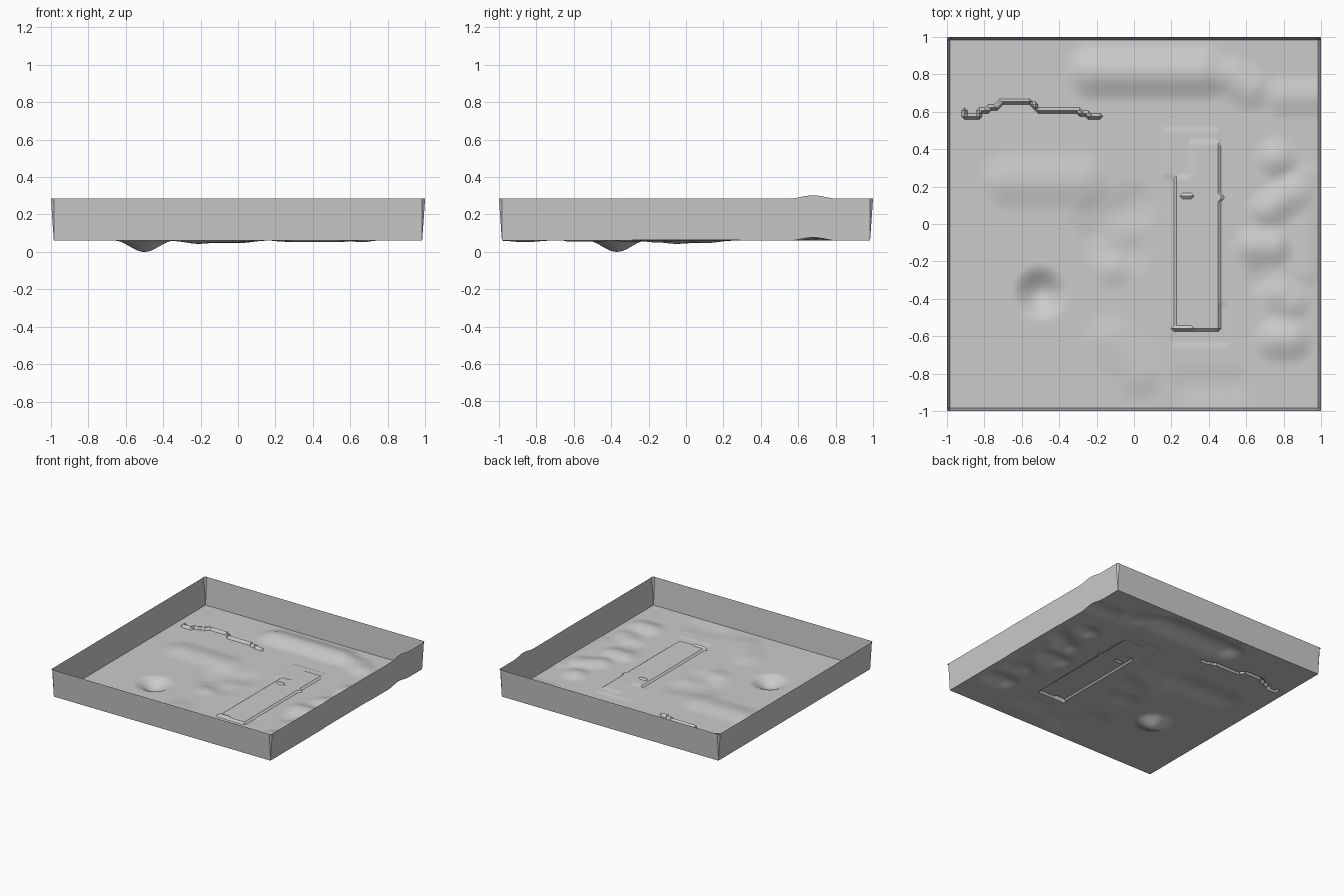
import bpy, bmesh, math

N = 128                      # vertices per side
STEP = 2 / (N - 1)
FLOOR, WALL = 0.06, 0.225


def capsule(x, y, p):
    """Smooth mound or hollow along a segment: x1, y1, x2, y2, radius, height."""
    x1, y1, x2, y2, r, h = p
    dx, dy = x2 - x1, y2 - y1
    t = max(0, min(1, ((x - x1) * dx + (y - y1) * dy) / (dx * dx + dy * dy + 1e-9)))
    d = math.hypot(x - x1 - t * dx, y - y1 - t * dy) / r
    return h * 0.5 * (1 + math.cos(math.pi * d)) if d < 1 else 0


# rolling ground: mounds are positive, hollows negative
mounds = [
    (-0.50, -0.37, -0.50, -0.37, 0.16, -0.060),   # crater
    (-0.22, 0.81, 0.36, 0.81, 0.17, 0.040),       # north ridge
    (0.52, 0.78, 0.62, 0.72, 0.14, 0.022),
    (0.80, 0.68, 1.00, 0.68, 0.13, 0.017),
    (-0.68, 0.23, -0.28, 0.23, 0.17, 0.020),      # west mound
    (-0.22, 0.00, 0.00, 0.10, 0.16, -0.013),      # middle hollows
    (-0.20, -0.10, -0.02, -0.15, 0.14, -0.010),
    (-0.12, -0.24, -0.12, -0.24, 0.13, 0.012),
    (-0.12, -0.62, 0.02, -0.80, 0.17, 0.015),
    (0.30, -0.86, 0.52, -0.86, 0.14, -0.008),
    (0.76, 0.35, 0.76, 0.35, 0.13, 0.025),        # east hills
    (0.72, 0.08, 0.84, 0.16, 0.13, 0.025),
    (0.64, -0.12, 0.74, -0.12, 0.13, 0.025),
    (0.66, -0.30, 0.66, -0.30, 0.10, -0.008),
    (0.78, -0.38, 0.84, -0.42, 0.13, 0.018),
    (0.76, -0.62, 0.84, -0.62, 0.14, 0.028),
    (0.93, 0.25, 0.93, -0.25, 0.10, 0.008),
]

# raised kerb line in the north west
kerb = [(-0.905, 0.60), (-0.90, 0.575), (-0.84, 0.575), (-0.81, 0.61), (-0.74, 0.62),
        (-0.70, 0.655), (-0.56, 0.655), (-0.51, 0.605), (-0.31, 0.605),
        (-0.26, 0.585), (-0.18, 0.575)]
# low terraces: x range, y range, height
terraces = [
    (0.22, 0.455, -0.57, 0.25, 0.012),
    (0.30, 0.455, 0.25, 0.435, 0.012),
    (0.455, 0.475, 0.12, 0.16, 0.012),
    (0.16, 0.46, 0.435, 0.50, 0.005),
    (0.16, 0.30, 0.25, 0.435, 0.005),
    (0.20, 0.51, -0.65, -0.57, -0.004),
    (0.455, 0.51, -0.57, -0.42, -0.004),
    (0.25, 0.31, 0.14, 0.155, 0.012),
    (0.21, 0.31, -0.57, -0.555, 0.012),
]


def terrace(x, y):
    h = 0
    for x1, x2, y1, y2, dz in terraces:
        if x1 <= x < x2 and y1 <= y < y2:
            h += dz
    return h


def height(i, j):
    x, y = -1 + i * STEP, -1 + j * STEP
    z = FLOOR + sum(capsule(x, y, m) for m in mounds) + terrace(x, y)
    if (i, j) in kerb_cells:
        z += 0.022
    if i in (0, N - 1) or j in (0, N - 1):
        z += WALL                # the outermost row forms the walls
    return x, y, max(z, 0)


# grid points touched by the kerb
kerb_cells = set()
for (x1, y1), (x2, y2) in zip(kerb, kerb[1:]):
    for k in range(41):
        t = k / 40
        kerb_cells.add((round((x1 + (x2 - x1) * t + 1) / STEP),
                        round((y1 + (y2 - y1) * t + 1) / STEP)))

# ground sheet with its turned-up border
bm = bmesh.new()
v = [[bm.verts.new(height(i, j)) for j in range(N)] for i in range(N)]
for i in range(N - 1):
    for j in range(N - 1):
        bm.faces.new((v[i][j], v[i + 1][j], v[i + 1][j + 1], v[i][j + 1]))
bmesh.ops.triangulate(bm, faces=bm.faces[:])
mesh = bpy.data.meshes.new("terrain_tray")
bm.to_mesh(mesh)
bm.free()
tray = bpy.data.objects.new("terrain_tray", mesh)
bpy.context.collection.objects.link(tray)
bpy.context.view_layer.objects.active = tray
tray.select_set(True)
bpy.ops.object.shade_smooth_by_angle(angle=math.radians(30))
